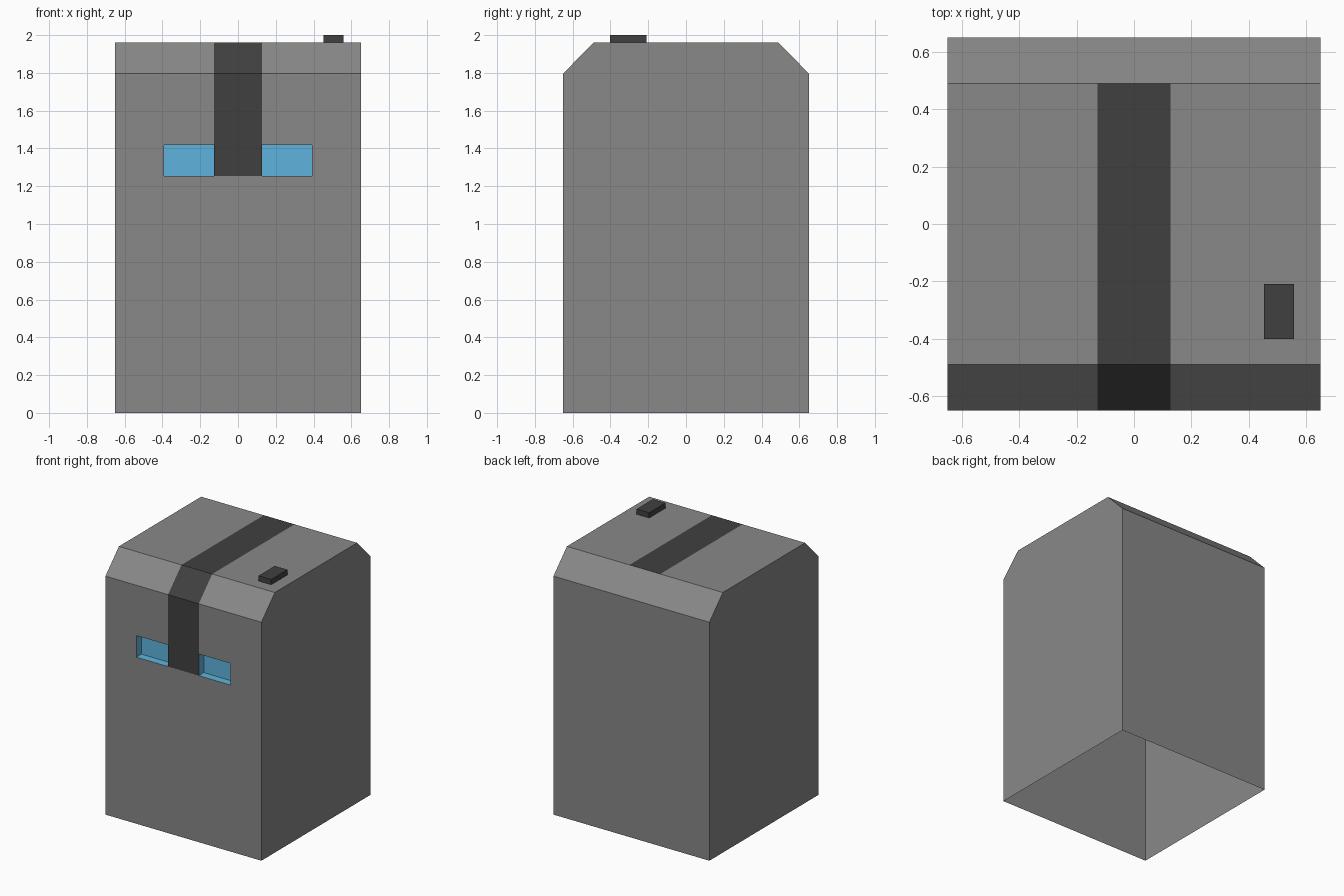
import bpy, bmesh
from mathutils import Matrix

if "Cube" in bpy.data.objects:
    bpy.data.objects.remove(bpy.data.objects["Cube"])


def make_material(name, rgb):
    """Flat material from 0-255 sRGB values, stored as linear."""
    def lin(c):
        c /= 255
        return c / 12.92 if c <= 0.04045 else ((c + 0.055) / 1.055) ** 2.4
    mat = bpy.data.materials.new(name)
    mat.diffuse_color = (*[lin(c) for c in rgb], 1)
    mat.use_nodes = True
    mat.node_tree.nodes["Principled BSDF"].inputs["Base Color"].default_value = mat.diffuse_color
    return mat


grey = make_material("mid grey", (136, 136, 136))
dark = make_material("dark grey", (64, 64, 64))
blue = make_material("sky blue", (95, 180, 221))


def make_object(name, bm, mats):
    mesh = bpy.data.meshes.new(name)
    bm.to_mesh(mesh)
    bm.free()
    for m in mats:
        mesh.materials.append(m)
    obj = bpy.data.objects.new(name, mesh)
    bpy.context.collection.objects.link(obj)
    return obj


# Body shell: a side profile (y, z) swept over columns in x, open underneath
XS = [-0.65, -0.393, -0.128, 0.128, 0.393, 0.65]
PROFILE = [(-0.65, 0), (-0.65, 1.255), (-0.65, 1.418), (-0.65, 1.797),
           (-0.49, 1.96), (0.49, 1.96), (0.65, 1.797), (0.65, 0)]
DEPTH = 0.06  # how far the eye slots are sunk in

bm = bmesh.new()


def face(points, material):
    f = bm.faces.new([bm.verts.new(p) for p in points])
    f.material_index = material


for seg in range(len(PROFILE) - 1):
    a, b = PROFILE[seg], PROFILE[seg + 1]
    for col in range(len(XS) - 1):
        x0, x1 = XS[col], XS[col + 1]
        rim = [(x0, *a), (x1, *a), (x1, *b), (x0, *b)]
        if seg == 1 and col in (1, 3):
            # Eye slot: sunken back plus four side walls
            sunk = [(x, y + DEPTH, z) for x, y, z in rim]
            face(sunk, 2)
            for i in range(4):
                j = (i + 1) % 4
                face([rim[i], rim[j], sunk[j], sunk[i]], 2)
        else:
            # The centre stripe runs from the eyes over the top
            face(rim, 1 if col == 2 and 1 <= seg <= 4 else 0)

# Flat left and right sides
face([(XS[0], y, z) for y, z in PROFILE], 0)
face([(XS[-1], y, z) for y, z in reversed(PROFILE)], 0)

bmesh.ops.remove_doubles(bm, verts=bm.verts, dist=1e-4)
bmesh.ops.recalc_face_normals(bm, faces=bm.faces)
make_object("body", bm, [grey, dark, blue])

# Small button on the top
bm = bmesh.new()
bmesh.ops.create_cube(bm, size=1, matrix=Matrix.Translation((0.505, -0.305, 1.98))
                      @ Matrix.Diagonal((0.105, 0.193, 0.04, 1)))
make_object("top_button", bm, [dark])
